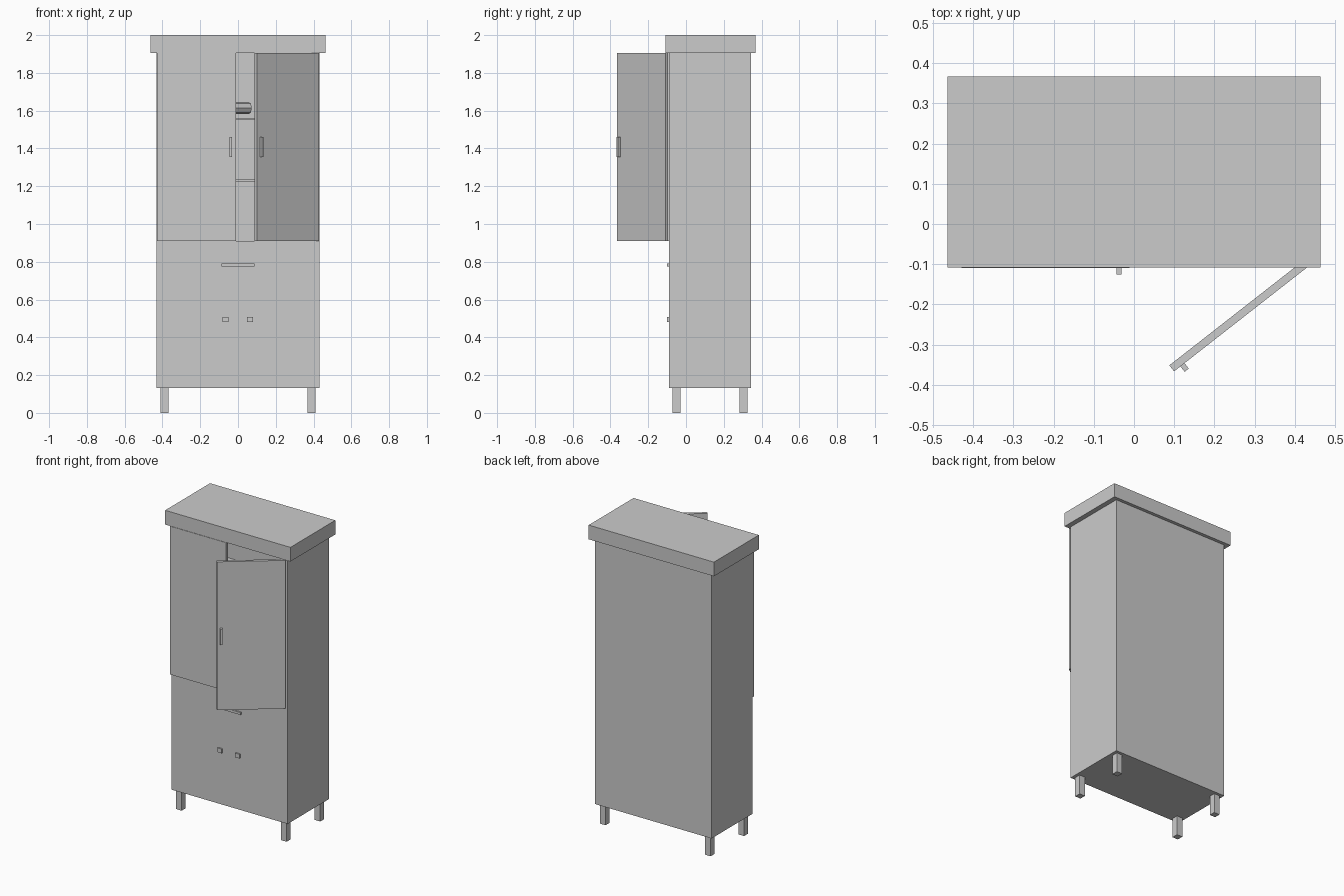
import bpy, bmesh, math
from mathutils import Matrix, Vector

cube = bpy.data.objects.get("Cube")
if cube:
    bpy.data.objects.remove(cube, do_unlink=True)

GREY = (0.6, 0.6, 0.6, 1)
grey = bpy.data.materials.new("plain_grey")
grey.use_nodes = True
grey.diffuse_color = GREY
grey.node_tree.nodes["Principled BSDF"].inputs["Base Color"].default_value = GREY


def add_object(name, bm, matrix=Matrix()):
    mesh = bpy.data.meshes.new(name)
    bmesh.ops.recalc_face_normals(bm, faces=bm.faces)
    bm.to_mesh(mesh)
    bm.free()
    mesh.materials.append(grey)
    obj = bpy.data.objects.new(name, mesh)
    obj.matrix_world = matrix
    bpy.context.collection.objects.link(obj)
    return obj


def box_mesh(x, y, z):
    bm = bmesh.new()
    bmesh.ops.create_cube(bm, size=1)
    for v in bm.verts:
        v.co = [r[0] if c < 0 else r[1] for c, r in zip(v.co, (x, y, z))]
    return bm


def box(name, x, y, z, matrix=Matrix()):
    return add_object(name, box_mesh(x, y, z), matrix)


# Main dimensions
W, FRONT, BACK, WALL = 0.431, -0.09, 0.345, 0.02
BASE, FLOOR, ROOF = 0.132, 0.911, 1.905
INNER = W - WALL

# Cabinet body with an open upper compartment
bm = box_mesh((-W, W), (FRONT, BACK), (BASE, ROOF))
for point, normal in (((INNER, 0, 0), (1, 0, 0)), ((-INNER, 0, 0), (1, 0, 0)),
                      ((0, 0, FLOOR), (0, 0, 1))):
    bmesh.ops.bisect_plane(bm, geom=bm.verts[:] + bm.edges[:] + bm.faces[:],
                           plane_co=point, plane_no=normal)
bm.normal_update()
opening = [f for f in bm.faces if f.normal.y < -0.9
           and f.calc_center_median().z > FLOOR
           and abs(f.calc_center_median().x) < INNER]
result = bmesh.ops.extrude_face_region(bm, geom=opening)
moved = [g for g in result["geom"] if isinstance(g, bmesh.types.BMVert)]
bmesh.ops.translate(bm, verts=moved, vec=(0, BACK - WALL - FRONT, 0))
leftover = [f for f in opening if f.is_valid]
if leftover:
    bmesh.ops.delete(bm, geom=leftover, context="FACES_ONLY")
add_object("cabinet_body", bm)

# Overhanging top
box("cabinet_top", (-0.464, 0.464), (-0.108, 0.367), (ROOF, 2))

# Interior shelves and the roll lying on the upper one
for name, z in (("lower_shelf", 1.226), ("upper_shelf", 1.55)):
    box(name, (-INNER, INNER), (FRONT + WALL, BACK - WALL), (z, z + 0.011))
bm = bmesh.new()
bmesh.ops.create_cone(bm, cap_ends=True, segments=8, radius1=0.0325,
                      radius2=0.0325, depth=0.2)
add_object("shelf_roll", bm, Matrix.Translation((-0.03, 0.12, 1.614))
           @ Matrix.Rotation(math.radians(30), 4, "Z")
           @ Matrix.Rotation(math.radians(90), 4, "Y"))

# Doors with pulls, hinged at their outer front corners
DOOR_W = 0.418
for side, sign, angle in (("right", -1, 0), ("left", 1, 38)):
    hinge = (Matrix.Translation((sign * 0.429, -0.109, 0))
             @ Matrix.Rotation(math.radians(angle), 4, "Z"))

    def span(a, b):
        return tuple(sorted((-sign * a, -sign * b)))

    box(side + "_door", span(0, DOOR_W), (0, 0.019), (FLOOR, ROOF - 0.001), hinge)
    box(side + "_door_pull", span(DOOR_W - 0.033, DOOR_W - 0.02),
        (-0.017, 0), (1.355, 1.46), hinge)

# Drawer bar and small knobs
box("drawer_bar", (-0.088, 0.088), (-0.1, FRONT), (0.774, 0.79))
for side, x in (("right", -0.067), ("left", 0.064)):
    box(side + "_knob", (x - 0.016, x + 0.016), (-0.1, FRONT), (0.48, 0.508))

# Legs
for side, x in (("right", -0.389), ("left", 0.389)):
    for end, y in (("front", -0.05), ("back", 0.305)):
        box(f"{end}_{side}_leg", (x - 0.021, x + 0.021),
            (y - 0.021, y + 0.021), (0, BASE))
